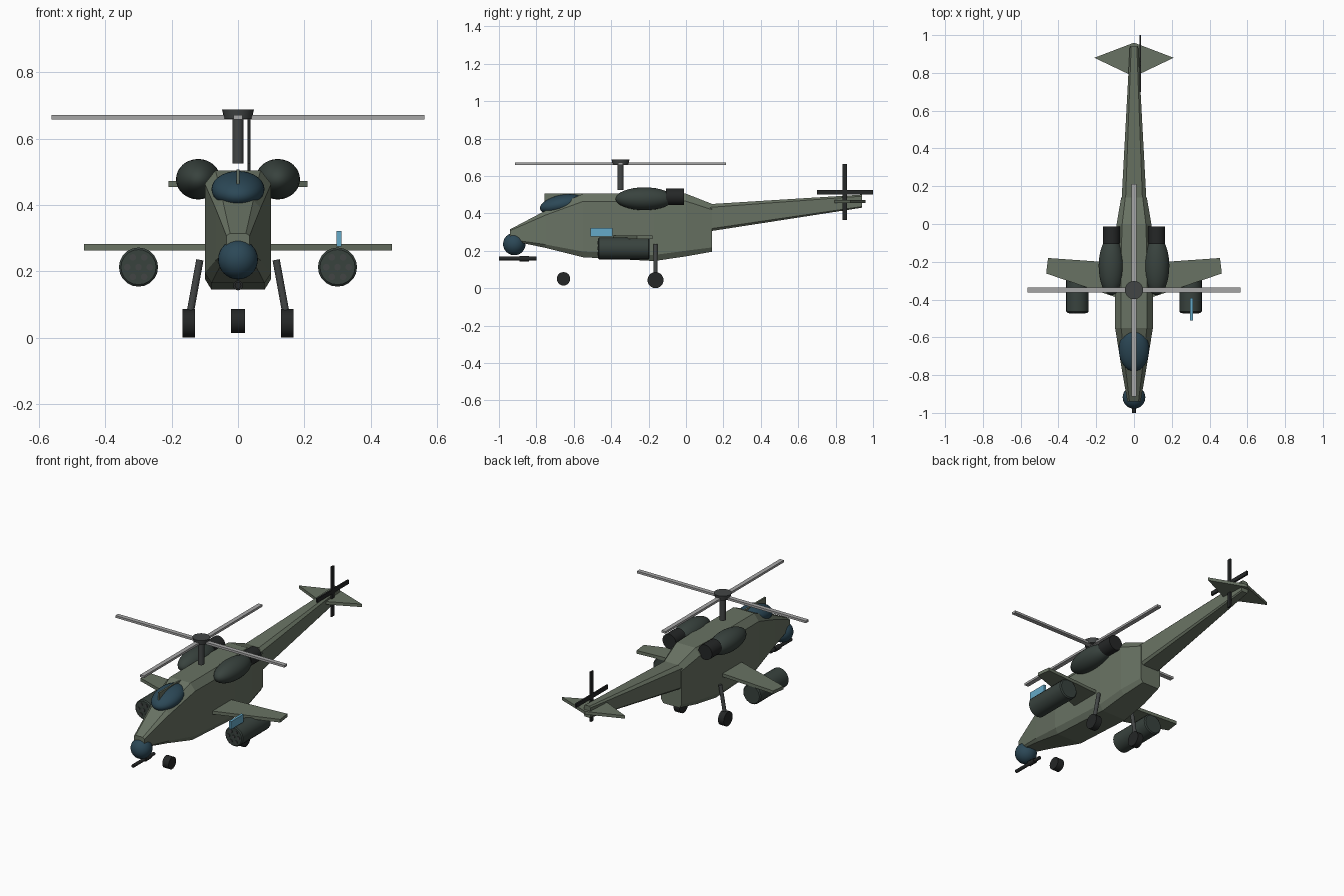
import bpy, bmesh, math
from mathutils import Vector, Matrix

if "Cube" in bpy.data.objects:
    bpy.data.objects.remove(bpy.data.objects["Cube"])


def material(name, rgb):
    m = bpy.data.materials.new(name)
    m.diffuse_color = (*rgb, 1)
    m.use_nodes = True
    m.node_tree.nodes["Principled BSDF"].inputs["Base Color"].default_value = m.diffuse_color
    return m


GREEN = material("hull_green", (0.14, 0.17, 0.125))
DARK = material("dark_green", (0.04, 0.055, 0.048))
STEEL = material("dark_steel", (0.055, 0.06, 0.06))
BLACK = material("rubber", (0.018, 0.02, 0.02))
GLASS = material("glass", (0.025, 0.065, 0.095))
BLUE = material("sensor_blue", (0.13, 0.40, 0.58))
BLADE = material("blade_grey", (0.38, 0.38, 0.38))


def finish(name, bm, mat, smooth=False):
    bmesh.ops.recalc_face_normals(bm, faces=bm.faces)
    me = bpy.data.meshes.new(name)
    bm.to_mesh(me)
    bm.free()
    ob = bpy.data.objects.new(name, me)
    bpy.context.collection.objects.link(ob)
    me.materials.append(mat)
    if smooth:
        bpy.ops.object.select_all(action='DESELECT')
        ob.select_set(True)
        bpy.context.view_layer.objects.active = ob
        bpy.ops.object.shade_smooth_by_angle(angle=math.radians(35))
    return ob


def box(name, center, size, mat):
    bm = bmesh.new()
    bmesh.ops.create_cube(bm, size=1, matrix=Matrix.Translation(center) @ Matrix.Diagonal((*size, 1)))
    return finish(name, bm, mat)


def rod(name, a, b, r1, mat, r2=None, sides=20, bevel=0):
    a, b = Vector(a), Vector(b)
    rot = (b - a).to_track_quat('Z', 'Y').to_matrix().to_4x4()
    bm = bmesh.new()
    bmesh.ops.create_cone(bm, cap_ends=True, segments=sides, radius1=r1,
                          radius2=r1 if r2 is None else r2, depth=(b - a).length,
                          matrix=Matrix.Translation((a + b) / 2) @ rot)
    if bevel:
        rims = [e for f in bm.faces if len(f.verts) > 4 for e in f.edges]
        bmesh.ops.bevel(bm, geom=rims, offset=bevel, segments=1, affect='EDGES')
    return finish(name, bm, mat, sides > 12)


def ellipsoid(name, center, radii, mat, tilt=0):
    bm = bmesh.new()
    bmesh.ops.create_uvsphere(bm, u_segments=32, v_segments=16, radius=1,
                              matrix=Matrix.Translation(center) @ Matrix.Rotation(tilt, 4, 'X')
                              @ Matrix.Diagonal((*radii, 1)))
    return finish(name, bm, mat, True)


def loft(name, stations, mat):
    # Eight-sided chamfered sections: (y, bottom, top, half_width)
    bm = bmesh.new()
    rings = []
    for y, lo, hi, w in stations:
        h = hi - lo
        half = [(0.8 * w, lo), (w, lo + 0.09 * h), (w, hi - 0.12 * h), (0.68 * w, hi)]
        pts = half + [(-x, z) for x, z in reversed(half)]
        rings.append([bm.verts.new((x, y, z)) for x, z in pts])
    for a, b in zip(rings, rings[1:]):
        for i in range(8):
            j = (i + 1) % 8
            bm.faces.new((a[i], a[j], b[j], b[i]))
    bm.faces.new(rings[0])
    bm.faces.new(rings[-1])
    return finish(name, bm, mat)


def plate(name, outline, z0, z1, mat):
    bm = bmesh.new()
    f = bm.faces.new([bm.verts.new((x, y, z0)) for x, y in outline])
    top = bmesh.ops.extrude_face_region(bm, geom=[f])['geom']
    bmesh.ops.translate(bm, vec=(0, 0, z1 - z0), verts=[v for v in top if isinstance(v, bmesh.types.BMVert)])
    return finish(name, bm, mat)


# Fuselage, tail boom and tailplane
loft("fuselage", [(-0.94, 0.255, 0.315, 0.035), (-0.75, 0.215, 0.415, 0.068),
                  (-0.55, 0.165, 0.505, 0.1), (-0.17, 0.145, 0.505, 0.1),
                  (0.0, 0.17, 0.505, 0.092), (0.14, 0.195, 0.45, 0.068)], GREEN)
loft("tail_boom", [(0.12, 0.303, 0.449, 0.066), (0.94, 0.43, 0.5, 0.022)], GREEN)
plate("tailplane", [(0, 0.78), (0.21, 0.88), (0, 0.96), (-0.21, 0.88)], 0.454, 0.472, GREEN)

# Cockpit and nose equipment
ellipsoid("canopy", (0, -0.665, 0.448), (0.08, 0.118, 0.05), GLASS, math.radians(12))
box("canopy_fin", (0, -0.653, 0.482), (0.01, 0.205, 0.05), GREEN)
ellipsoid("nose_sensor", (0, -0.918, 0.236), (0.06, 0.06, 0.06), GLASS)
rod("gun_barrel", (0, -1.0, 0.158), (0, -0.80, 0.158), 0.010, BLACK, sides=12)
rod("gun_sleeve", (0, -0.89, 0.158), (0, -0.84, 0.158), 0.015, BLACK, sides=12)

# Engines, wings, rocket pods and main gear on both sides
for side, s in (("left", -1), ("right", 1)):
    ellipsoid(f"{side}_engine", (s * 0.12, -0.222, 0.478), (0.067, 0.155, 0.061), DARK)
    rod(f"{side}_exhaust", (s * 0.12, -0.107, 0.489), (s * 0.12, -0.012, 0.489), 0.045, BLACK)
    plate(f"{side}_wing", [(s * 0.06, -0.40), (s * 0.465, -0.262), (s * 0.455, -0.18), (s * 0.06, -0.208)],
          0.263, 0.282, GREEN)
    rod(f"{side}_rocket_pod", (s * 0.3, -0.47, 0.213), (s * 0.3, -0.195, 0.213), 0.059, DARK, bevel=0.006)
    for i in range(7):
        a, r = i * math.pi / 3, 0.034 if i < 6 else 0
        x, z = s * 0.3 + r * math.cos(a), 0.213 + r * math.sin(a)
        rod(f"{side}_rocket_{i + 1}", (x, -0.474, z), (x, -0.46, z), 0.010, STEEL, sides=10)
    rod(f"{side}_gear_leg", (s * 0.115, -0.163, 0.235), (s * 0.147, -0.163, 0.06), 0.011, STEEL, sides=12)
    rod(f"{side}_wheel", (s * 0.129, -0.163, 0.043), (s * 0.167, -0.163, 0.043), 0.043, BLACK)
rod("nose_wheel", (-0.021, -0.655, 0.05), (0.021, -0.655, 0.05), 0.036, BLACK)
box("wing_sensor", (0.305, -0.452, 0.299), (0.015, 0.118, 0.047), BLUE)

# Main rotor
rod("rotor_mast", (0, -0.35, 0.525), (0, -0.35, 0.67), 0.017, STEEL)
rod("rotor_hub", (0, -0.35, 0.66), (0, -0.35, 0.688), 0.042, STEEL, r2=0.048)
box("rotor_blade_across", (0, -0.35, 0.665), (1.126, 0.026, 0.013), BLADE)
box("rotor_blade_along", (0, -0.35, 0.665), (0.026, 1.126, 0.013), BLADE)

# Tail rotor
box("tail_blade_upright", (0.033, 0.85, 0.514), (0.01, 0.024, 0.3), BLACK)
box("tail_blade_level", (0.033, 0.85, 0.514), (0.01, 0.3, 0.024), BLACK)
